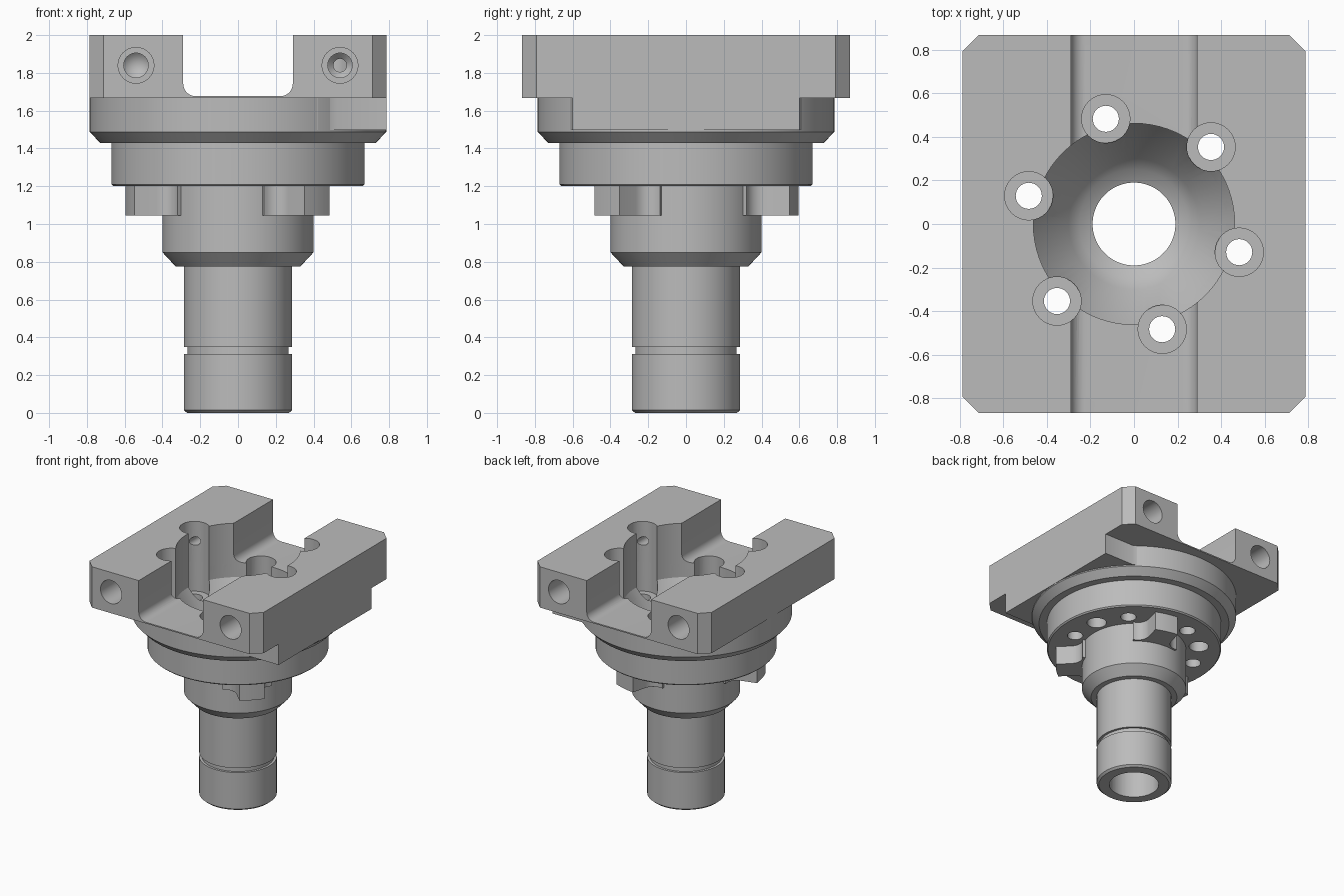
import bpy, bmesh, math
from mathutils import Matrix, Vector

if "Cube" in bpy.data.objects:
    bpy.data.objects.remove(bpy.data.objects["Cube"], do_unlink=True)

steel = bpy.data.materials.new("steel_grey")
steel.use_nodes = True
GREY = (0.5, 0.5, 0.5, 1)
steel.diffuse_color = GREY
steel.node_tree.nodes["Principled BSDF"].inputs["Base Color"].default_value = GREY


def make_object(name, bm):
    bmesh.ops.recalc_face_normals(bm, faces=bm.faces[:])
    mesh = bpy.data.meshes.new(name)
    bm.to_mesh(mesh)
    bm.free()
    mesh.materials.append(steel)
    obj = bpy.data.objects.new(name, mesh)
    bpy.context.scene.collection.objects.link(obj)
    return obj


def lathe(name, profile, steps=72, matrix=Matrix()):
    """Spin (radius, height) points that start and end on the axis."""
    bm = bmesh.new()
    verts = [bm.verts.new((r, 0, z)) for r, z in profile]
    edges = [bm.edges.new(pair) for pair in zip(verts, verts[1:])]
    bmesh.ops.spin(bm, geom=verts + edges, cent=(0, 0, 0), axis=(0, 0, 1),
                   angle=math.tau, steps=steps, use_merge=False)
    bmesh.ops.remove_doubles(bm, verts=bm.verts[:], dist=1e-4)
    bmesh.ops.dissolve_degenerate(bm, edges=bm.edges[:], dist=1e-5)
    bm.transform(matrix)
    return make_object(name, bm)


def prism(name, outline, low, high, matrix=Matrix()):
    """Extrude a flat outline upward."""
    bm = bmesh.new()
    face = bm.faces.new([bm.verts.new((x, y, low)) for x, y in outline])
    up = bmesh.ops.extrude_face_region(bm, geom=[face])["geom"]
    bmesh.ops.translate(bm, vec=(0, 0, high - low),
                        verts=[v for v in up if isinstance(v, bmesh.types.BMVert)])
    bm.transform(matrix)
    return make_object(name, bm)


def rod(name, x, y, radius, low, high, steps=32):
    return lathe(name, [(0, low), (radius, low), (radius, high), (0, high)],
                 steps, Matrix.Translation((x, y, 0)))


def arc(cx, cy, r, start, end, n=8):
    return [(cx + r * math.cos(math.radians(start + (end - start) * i / n)),
             cy + r * math.sin(math.radians(start + (end - start) * i / n)))
            for i in range(n + 1)]


def cut(obj, cutters, operation="DIFFERENCE"):
    for cutter in cutters:
        mod = obj.modifiers.new("cut", "BOOLEAN")
        mod.operation, mod.solver, mod.object = operation, "EXACT", cutter
    graph = bpy.context.evaluated_depsgraph_get()
    mesh = bpy.data.meshes.new_from_object(obj.evaluated_get(graph))
    obj.modifiers.clear()
    obj.data = mesh


def on_circle(radius, degrees):
    a = math.radians(degrees)
    return radius * math.cos(a), radius * math.sin(a)


# Turned body: shaft with groove, hub, lower flange and upper flange
body = lathe("turned_body", [
    (0, 0), (.27, 0), (.287, .015), (.287, .312), (.268, .312), (.268, .348),
    (.287, .348), (.287, .775), (.33, .775), (.4, .85), (.4, 1.2),
    (.66, 1.2), (.67, 1.21), (.67, 1.43), (.73, 1.43), (.785, 1.487),
    (.785, 1.672), (0, 1.672)], 96)

# Head block with chamfered corners
W, L, C = .787, .867, .075
block = prism("head_block", [(W, C - L), (W, L - C), (W - C, L), (C - W, L),
                             (-W, L - C), (-W, C - L), (C - W, -L), (W - C, -L)], 1.667, 2)

# Side skirt below the block on one side, blending into the flange
skirt_outline = ([(.3, .6), (.3, -.6)] +
                 [(.3, -.68), (.42, -.663), (.455, -.63), (.52, -.6), (W, -.6),
                  (W, .6), (.52, .6), (.455, .63), (.42, .663), (.3, .68)])
skirt = prism("side_skirt", skirt_outline, 1.497, 1.67)

# Three driving lobes with flared roots around the hub
lobes = []
for angle in (75, 195, 315):
    half = arc(.47, .185, .09, 180, 270, 6)
    tip = arc(0, 0, .6, -9, 9, 4)
    outline = ([(.3, -.15)] + [(x, -y) for x, y in half] + tip +
               half[::-1] + [(.3, .15)])
    lobes.append(prism("driving_lobe", outline, 1.045, 1.205,
                       Matrix.Rotation(math.radians(angle), 4, "Z")))

# Cutter: slot along the block with rounded bottom corners
slot_side = arc(.225, 1.742, .065, 270, 360)
slot_outline = slot_side + [(.29, 2.1), (-.29, 2.1)] + [(-x, z) for x, z in slot_side[::-1]]
stand_up = Matrix.Rotation(math.radians(90), 4, "X")
slot = prism("slot_cutter", slot_outline, -1, 1, stand_up)

# Cutter: bowl shaped pocket leading into the bore
bore = lathe("bore_cutter", [(0, 2.1), (.462, 2.1), (.462, 1.56), (.3, 1.3),
                             (.25, 1.25), (.19, 1.22), (.19, -.1), (0, -.1)])

# Cutters: six counterbored bolt holes and three blind holes from below
pockets, bolts = [], []
for i in range(6):
    x, y = on_circle(.5, 45 + 60 * i)
    pockets.append(rod("pocket_cutter", x, y, .111, 1.43, 2.1))
    bolts.append(rod("bolt_cutter", x, y, .06, 1.1, 1.6))
for i in range(3):
    x, y = on_circle(.5, 15 + 120 * i)
    bolts.append(rod("blind_cutter", x, y, .075, 1.1, 1.36))

# Cutters: stepped holes in the block ends, two with a fine drilling
drills = []
for sx in (-1, 1):
    for sy in (-1, 1):
        tip = [(.035, .37), (.035, .75), (0, .75)] if sx * sy < 0 else [(0, .4)]
        profile = [(0, -.1), (.095, -.1), (.095, .22), (.065, .22), (.065, .34)] + tip
        aim = Matrix.Rotation(math.radians(90 * sy), 4, "X")
        drills.append(lathe("drill_cutter", profile, 32,
                            Matrix.Translation((.54 * sx, L * sy, 1.84)) @ aim))

cut(block, [slot, bore] + pockets + drills)
cut(body, [bore] + pockets + bolts)
cut(skirt, [bore] + pockets)
for cutter in [slot, bore] + pockets + bolts + drills:
    bpy.data.objects.remove(cutter, do_unlink=True)

# Smooth round surfaces, keep machined edges crisp
bpy.ops.object.select_all(action="DESELECT")
for part in [body, block, skirt] + lobes:
    part.select_set(True)
    bpy.context.view_layer.objects.active = part
bpy.ops.object.shade_smooth_by_angle(angle=math.radians(25))
